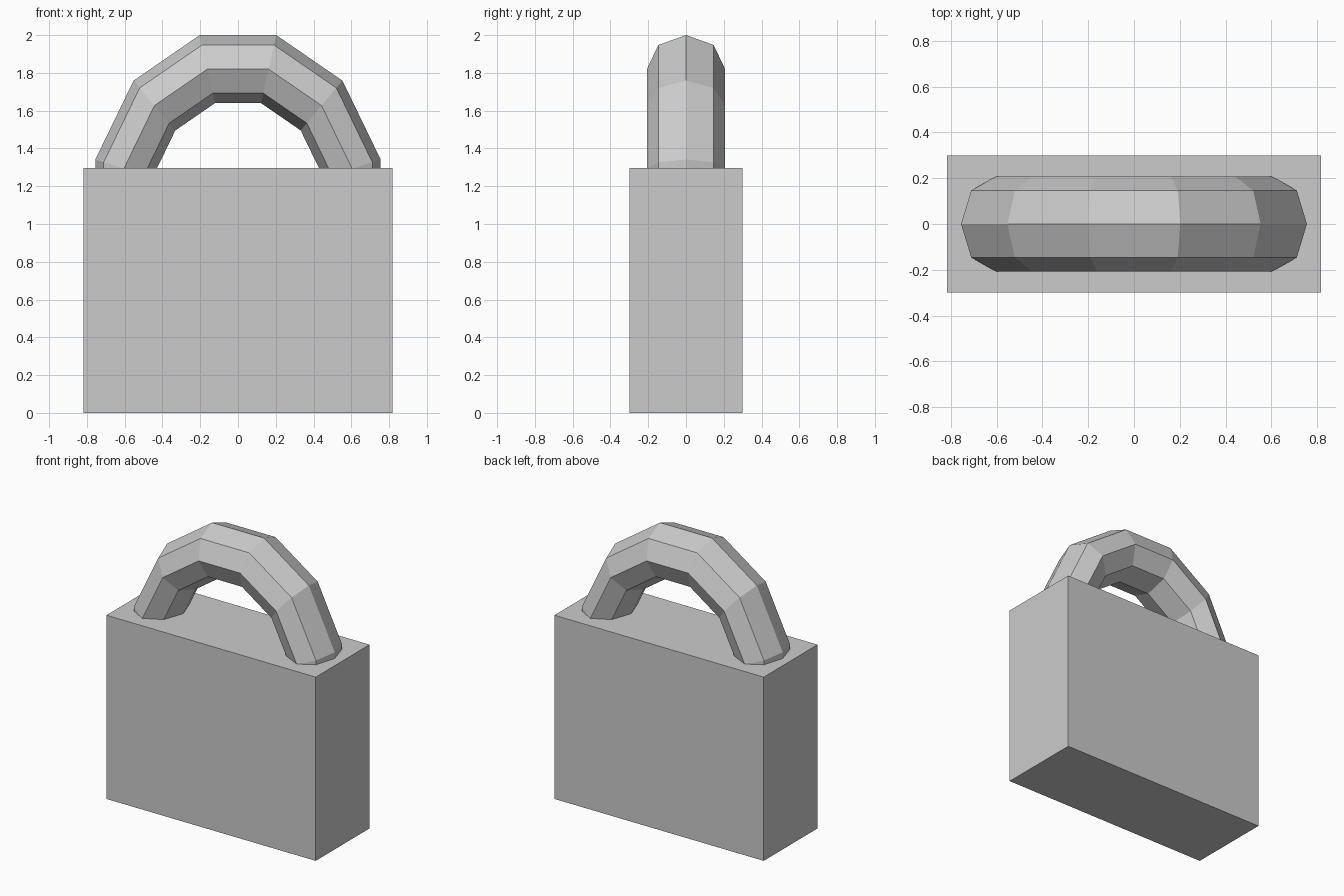
import bpy, bmesh
from math import radians
from mathutils import Matrix

if "Cube" in bpy.data.objects:
    bpy.data.objects.remove(bpy.data.objects["Cube"])

# Body: plain rectangular block
BODY_X, BODY_Y, BODY_Z = 1.634, 0.60, 1.297
bpy.ops.mesh.primitive_cube_add(size=1, location=(0, 0, BODY_Z / 2))
body = bpy.context.object
body.name = "lock_body"
body.data.transform(Matrix.Diagonal((BODY_X, BODY_Y, BODY_Z, 1)))

# Shackle: 12 x 8 sided ring stood upright, stretched, with its lower half cut off
ARC_Z = 1.10
bpy.ops.mesh.primitive_torus_add(major_segments=12, minor_segments=8,
                                 major_radius=0.8, minor_radius=0.2)
shackle = bpy.context.object
shackle.name = "shackle"
shackle.data.transform(Matrix.Translation((0, 0, ARC_Z))
                       @ Matrix.Diagonal((0.782, 1.035, 0.932, 1))
                       @ Matrix.Rotation(radians(90), 4, 'X')
                       @ Matrix.Rotation(radians(15), 4, 'Z'))

bm = bmesh.new()
bm.from_mesh(shackle.data)
bmesh.ops.bisect_plane(bm, geom=bm.verts[:] + bm.edges[:] + bm.faces[:],
                       plane_co=(0, 0, ARC_Z), plane_no=(0, 0, 1), clear_inner=True)
# Close the leg ends buried in the body
bmesh.ops.holes_fill(bm, edges=[e for e in bm.edges if e.is_boundary], sides=0)
bmesh.ops.recalc_face_normals(bm, faces=bm.faces[:])
bm.to_mesh(shackle.data)
bm.free()

for ob in (body, shackle):
    for p in ob.data.polygons:
        p.use_smooth = False
